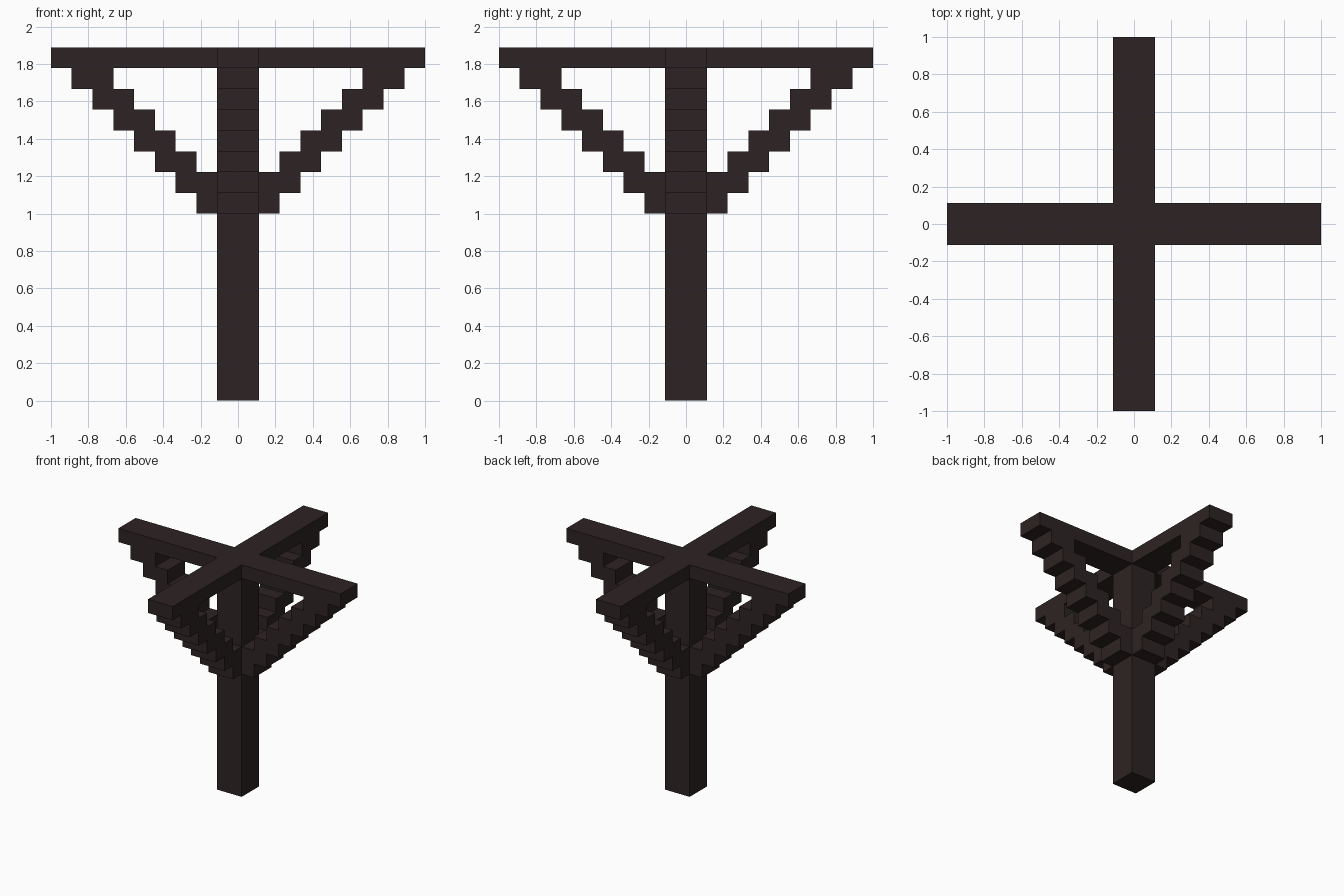
import bpy, bmesh, math
from mathutils import Matrix, Vector

if "Cube" in bpy.data.objects:
    bpy.data.objects.remove(bpy.data.objects["Cube"])

U = 1 / 9  # grid unit of the blocky model

wood = bpy.data.materials.new("dark brown wood")
wood.diffuse_color = (0.027, 0.017, 0.017, 1)
wood.use_nodes = True
wood.node_tree.nodes["Principled BSDF"].inputs["Base Color"].default_value = wood.diffuse_color


def extrude_profile(name, points, direction, turn=0):
    """Solid from a flat outline, swept along a direction, turned about z."""
    bm = bmesh.new()
    face = bm.faces.new([bm.verts.new(Vector(p) * U) for p in points])
    swept = bmesh.ops.extrude_face_region(bm, geom=[face], use_keep_orig=True)
    moved = [g for g in swept["geom"] if isinstance(g, bmesh.types.BMVert)]
    bmesh.ops.translate(bm, vec=Vector(direction) * U, verts=moved)
    bmesh.ops.recalc_face_normals(bm, faces=bm.faces)
    bm.transform(Matrix.Rotation(turn, 4, "Z"))
    mesh = bpy.data.meshes.new(name)
    bm.to_mesh(mesh)
    bm.free()
    mesh.materials.append(wood)
    obj = bpy.data.objects.new(name, mesh)
    bpy.context.collection.objects.link(obj)
    return obj


# Square central post
extrude_profile("post", [(-1, -1, 0), (1, -1, 0), (1, 1, 0), (-1, 1, 0)], (0, 0, 16))

# Cross-shaped top beams
cross = [(9, -1), (9, 1), (1, 1), (1, 9), (-1, 9), (-1, 1),
         (-9, 1), (-9, -1), (-1, -1), (-1, -9), (1, -9), (1, -1)]
extrude_profile("top_cross_beams", [(x, y, 16) for x, y in cross], (0, 0, 1))

# Stepped diagonal braces, one under each arm
outer, inner = [], []
for k in range(7):
    outer += [(2 + k, -1, 9 + k), (2 + k, -1, 10 + k)]
    if k > 1:
        inner += [(k, -1, 9 + k), (k, -1, 10 + k)]
profile = [(1, -1, 9)] + outer + inner[::-1] + [(1, -1, 11)]
for i in range(4):
    extrude_profile(f"stepped_brace_{i + 1}", profile, (0, 2, 0), i * math.pi / 2)
